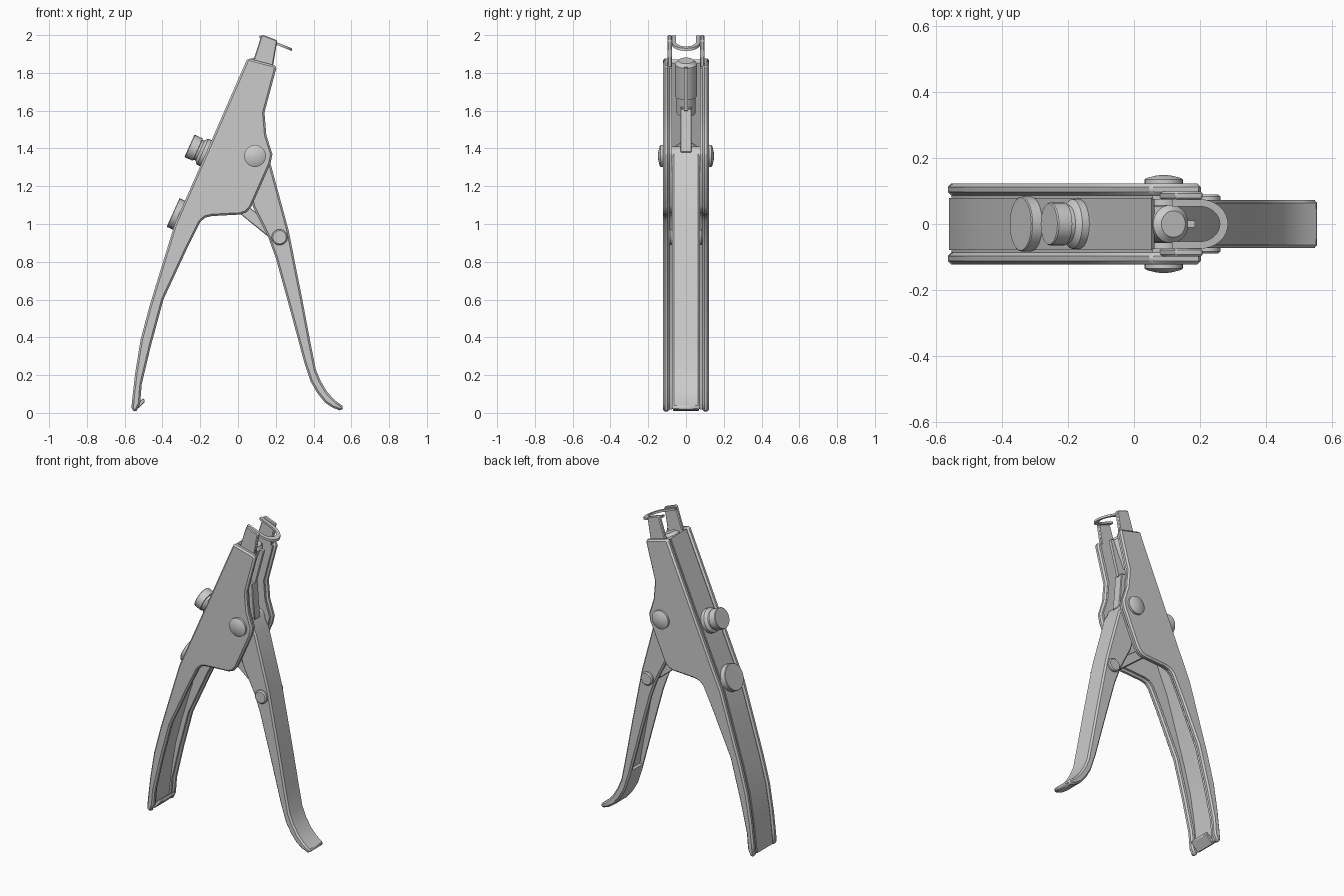
import bpy, bmesh, math
from mathutils import Vector

if "Cube" in bpy.data.objects:
    bpy.data.objects.remove(bpy.data.objects["Cube"])


def finish(name, bm, bevel=0.0):
    bmesh.ops.recalc_face_normals(bm, faces=bm.faces)
    me = bpy.data.meshes.new(name)
    bm.to_mesh(me)
    bm.free()
    me.shade_smooth()
    me.set_sharp_from_angle(angle=math.radians(28))
    ob = bpy.data.objects.new(name, me)
    bpy.context.collection.objects.link(ob)
    if bevel:
        mod = ob.modifiers.new("Bevel", 'BEVEL')
        mod.width, mod.segments = bevel, 1
        mod.limit_method, mod.angle_limit = 'ANGLE', math.radians(50)
    return ob


def prism(name, pts, y0, y1, bevel=0.0):
    """Extrude an x-z outline from y0 to y1."""
    bm = bmesh.new()
    a = [bm.verts.new((x, y0, z)) for x, z in pts]
    b = [bm.verts.new((x, y1, z)) for x, z in pts]
    bm.faces.new(a)
    bm.faces.new(b[::-1])
    for i in range(len(a)):
        j = (i + 1) % len(a)
        bm.faces.new((a[i], b[i], b[j], a[j]))
    return finish(name, bm, bevel)


def lathe(name, origin, axis, profile, n=28):
    """Turn (radius, height) pairs around an axis."""
    q = Vector(axis).to_track_quat('Z', 'Y')
    bm = bmesh.new()
    rings = []
    for r, h in profile:
        rings.append([bm.verts.new(Vector(origin) + q @ Vector(
            (r * math.cos(t * math.tau / n), r * math.sin(t * math.tau / n), h)))
            for t in range(n)])
    for a, b in zip(rings, rings[1:]):
        for i in range(n):
            bm.faces.new((a[i], a[(i + 1) % n], b[(i + 1) % n], b[i]))
    bm.faces.new(rings[0][::-1])
    bm.faces.new(rings[-1])
    return finish(name, bm)


def inset(pts, d):
    """Inset a counter-clockwise outline by d."""
    out = []
    for i, p in enumerate(pts):
        p = Vector(p)
        e0 = (p - Vector(pts[i - 1])).normalized()
        e1 = (Vector(pts[(i + 1) % len(pts)]) - p).normalized()
        n0, n1 = Vector((-e0.y, e0.x)), Vector((-e1.y, e1.x))
        m = (n0 + n1).normalized()
        out.append(tuple(p + m * d / max(m.dot(n0), 0.6)))
    return out


# Body outline, counter-clockwise; the first nine points run down the spine
body = [(0.05, 1.878), (-0.15, 1.42), (-0.335, 1.0), (-0.415, 0.74), (-0.47, 0.56),
        (-0.515, 0.39), (-0.543, 0.22), (-0.557, 0.10), (-0.565, 0.018),
        (-0.54, 0.003), (-0.518, 0.05), (-0.51, 0.15), (-0.46, 0.36), (-0.395, 0.60),
        (-0.267, 0.876), (-0.20, 1.01), (-0.175, 1.033), (-0.14, 1.042), (0.013, 1.05),
        (0.045, 1.062), (0.07, 1.09), (0.172, 1.32), (0.182, 1.37), (0.15, 1.47),
        (0.14, 1.59), (0.203, 1.825), (0.195, 1.84)]
liner = inset(body, 0.011)
jaw = [(0.07, 1.83), (0.082, 1.87), (0.125, 2.0), (0.135, 2.0), (0.208, 1.972), (0.184, 1.83)]
pivot, rivet = (0.09, 1.36), (0.22, 0.93)

for s, side in ((-1, "front"), (1, "back")):
    prism(side + "_body_plate", body, s * 0.087, s * 0.122, 0.01)
    prism(side + "_inner_liner", liner, s * 0.074, s * 0.088)
    prism(side + "_jaw_tab", jaw, s * 0.074, s * 0.098, 0.005)
    lathe(side + "_pivot_cap", (pivot[0], s * 0.11, pivot[1]), (0, s, 0),
          [(0.058, 0), (0.058, 0.025), (0.05, 0.03), (0.026, 0.036), (0.006, 0.039)])
    lathe(side + "_lever_rivet", (rivet[0], s * 0.065, rivet[1]), (0, s, 0),
          [(0.042, 0), (0.042, 0.018), (0.035, 0.025)])

# Spine strip with the turned-in foot
prism("spine", inset(body, 0.005)[:9] + inset(body, 0.022)[:9][::-1], -0.079, 0.079)
prism("handle_foot", [(-0.557, 0.035), (-0.545, 0.008), (-0.492, 0.06), (-0.5, 0.078)],
      -0.07, 0.07, 0.004)
lathe("pivot_sleeve", (pivot[0], -0.08, pivot[1]), (0, 1, 0), [(0.05, 0), (0.05, 0.16)])

# Buttons standing square to the spine
out, along = Vector((-0.913, 0, 0.408)), Vector((0.408, 0, 0.913))
lathe("release_button", (-0.155, 0, 1.368), out,
      [(0.075, -0.01), (0.075, 0.035), (0.068, 0.043), (0.058, 0.05),
       (0.058, 0.062), (0.065, 0.064), (0.065, 0.108), (0.062, 0.112)])
lathe("lock_disc", (-0.308, 0, 1.045), out,
      [(0.06, -0.01), (0.06, 0.004), (0.083, 0.004), (0.083, 0.036), (0.08, 0.039)])

# Plunger and blade inside the nose
lathe("plunger", Vector((0.118, 0, 1.862)) - along * 0.3, along,
      [(0.05, 0), (0.05, 0.1), (0.058, 0.1), (0.058, 0.285), (0.045, 0.297), (0.04, 0.303)])
prism("plunger_blade", [(0.05, 1.58), (0.125, 1.6), (0.185, 1.825), (0.12, 1.84)], -0.01, 0.01)
prism("blade_carrier", [(0.02, 1.36), (0.14, 1.38), (0.13, 1.47), (0.12, 1.61), (0.06, 1.62)],
      -0.03, 0.03, 0.004)

# Wire bow between the jaw tabs, sloping forward
arc = [math.pi * (i / 16 - 0.5) for i in range(17)]
outer = [(-0.085, -0.075)] + [(0.085 * math.cos(t), 0.075 * math.sin(t)) for t in arc] + [(-0.085, 0.075)]
inner = [(-0.085, -0.053)] + [(0.06 * math.cos(t), 0.053 * math.sin(t)) for t in arc] + [(-0.085, 0.053)]
bm = bmesh.new()
rows = []
for (ox, oy), (ix, iy) in zip(outer, inner):
    rows.append([bm.verts.new((0.2 + x, y, 1.957 - 0.4 * x + h)) for x, y, h in
                 ((ox, oy, -0.007), (ox, oy, 0.007), (ix, iy, 0.007), (ix, iy, -0.007))])
for a, b in zip(rows, rows[1:]):
    for i in range(4):
        bm.faces.new((a[i], a[(i + 1) % 4], b[(i + 1) % 4], b[i]))
bm.faces.new(rows[0])
bm.faces.new(rows[-1])
finish("wire_bow", bm)

# Lever: bevelled solid hollowed from the inner side into a channel
right = [(0.175, 1.31), (0.267, 0.97), (0.335, 0.63), (0.384, 0.37), (0.412, 0.23),
         (0.437, 0.17), (0.473, 0.11), (0.515, 0.065), (0.56, 0.032)]
left = [(0.547, 0.01), (0.50, 0.028), (0.46, 0.055), (0.42, 0.105), (0.385, 0.165),
        (0.35, 0.27), (0.272, 0.56), (0.20, 0.82), (0.16, 0.93), (0.08, 1.09),
        (0.05, 1.2), (0.05, 1.37), (0.13, 1.39)]
lever = prism("lever", right + left, -0.073, 0.073, 0.01)
cutter = prism("lever_cutter", [(0.13, 1.33), (0.235, 0.97), (0.303, 0.63), (0.352, 0.37),
                                (0.362, 0.30), (0.25, 0.30), (-0.1, 1.0), (-0.1, 1.33)],
               -0.052, 0.052)
cutter.hide_render = True
cutter.hide_viewport = True
cut = lever.modifiers.new("Hollow", 'BOOLEAN')
cut.operation, cut.object, cut.solver = 'DIFFERENCE', cutter, 'EXACT'

# Link running from the lever rivet up into the body
prism("toggle_link", [(0.2, 0.90), (0.24, 0.95), (0.22, 0.97), (-0.09, 1.2), (-0.12, 1.16)],
      -0.03, 0.03, 0.004)
lathe("rivet_shaft", (rivet[0], -0.07, rivet[1]), (0, 1, 0), [(0.025, 0), (0.025, 0.14)])
